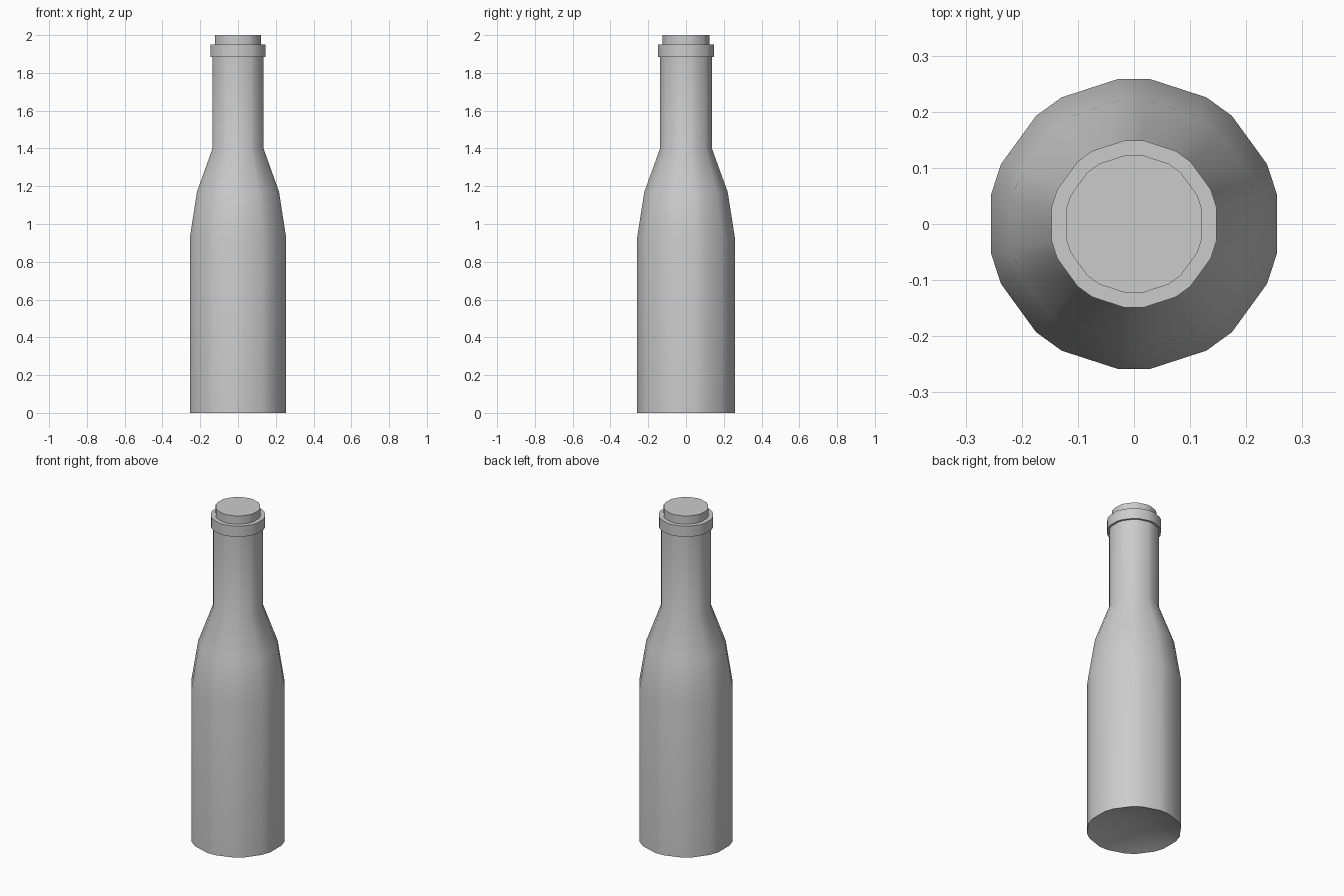
import bpy, bmesh
from math import radians, cos, sin

if "Cube" in bpy.data.objects:
    bpy.data.objects.remove(bpy.data.objects["Cube"])

# Ten-sided section with bevelled corners: paired vertices around each corner
ANGLES = [radians(18 + 36 * k + d) for k in range(10) for d in (-6.2, 6.2)]


def lathe(name, profile):
    """Sweep a (radius, z) profile around z; radius 0 makes a pole."""
    bm = bmesh.new()
    rings = []
    for r, z in profile:
        if r == 0:
            rings.append([bm.verts.new((0, 0, z))] * len(ANGLES))
        else:
            rings.append([bm.verts.new((r * cos(a), r * sin(a), z)) for a in ANGLES])
    n = len(ANGLES)
    for lo, hi in zip(rings, rings[1:]):
        for i in range(n):
            j = (i + 1) % n
            corners = list(dict.fromkeys((lo[i], lo[j], hi[j], hi[i])))
            bm.faces.new(corners)
    bmesh.ops.recalc_face_normals(bm, faces=bm.faces)
    mesh = bpy.data.meshes.new(name)
    bm.to_mesh(mesh)
    bm.free()
    obj = bpy.data.objects.new(name, mesh)
    bpy.context.collection.objects.link(obj)
    bpy.ops.object.select_all(action='DESELECT')
    obj.select_set(True)
    bpy.context.view_layer.objects.active = obj
    bpy.ops.object.shade_smooth_by_angle(angle=radians(35))
    return obj


# Bottle: hollowed base, body, shoulder, neck, collar and ledge, closed under the cork
lathe("bottle", [(0, 0.09), (0.26, 0), (0.26, 0.93), (0.222, 1.17), (0.138, 1.40),
                 (0.138, 1.885), (0.15, 1.885), (0.15, 1.95), (0.124, 1.95)])

# Cork
lathe("cork", [(0.124, 1.95), (0.124, 2.0), (0, 2.0)])
